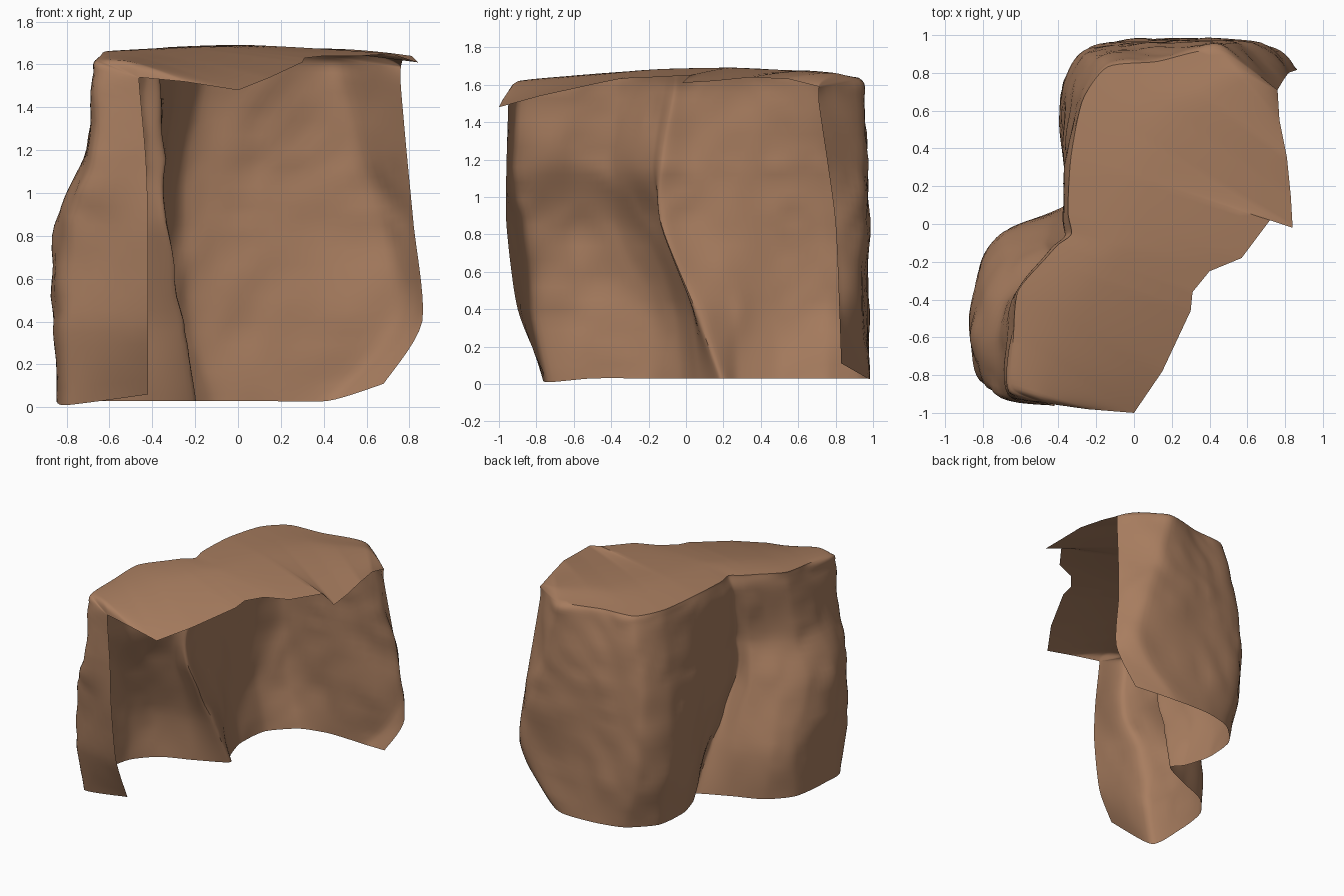
import bpy, math
from mathutils import Vector, noise

if "Cube" in bpy.data.objects:
    bpy.data.objects.remove(bpy.data.objects["Cube"])

rock = bpy.data.materials.new("brown rock")
rock.diffuse_color = (0.39, 0.205, 0.115, 1)
rock.use_nodes = True
rock.node_tree.nodes["Principled BSDF"].inputs["Base Color"].default_value = rock.diffuse_color

# Plan outlines of the open wall, from the front end round the left and back to the right end
LOW = [(-.42, -.76), (-.8, -.75), (-.85, -.5), (-.81, -.2), (-.66, -.03), (-.42, .07), (-.2, .18),
       (-.26, .28), (-.32, .5), (-.29, .75), (-.12, .92), (.1, .98), (.42, .97), (.68, .83)]
BELLY = [(-.42, -.9), (-.81, -.83), (-.86, -.58), (-.83, -.22), (-.7, -.06), (-.45, .03), (-.26, .05),
         (-.33, .25), (-.38, .47), (-.36, .75), (-.22, .94), (.1, .97), (.72, .95), (.86, .82)]
LEDGE = [(-.42, -.96), (-.77, -.86), (-.84, -.62), (-.79, -.38), (-.66, -.22), (-.47, -.11), (-.33, -.13),
         (-.36, .08), (-.38, .45), (-.37, .73), (-.25, .93), (.1, .965), (.66, .96), (.82, .8)]
UPPER = [(-.43, -.96), (-.67, -.92), (-.72, -.62), (-.66, -.4), (-.53, -.27), (-.43, -.18), (-.34, -.13),
         (-.37, .05), (-.37, .42), (-.34, .7), (-.23, .9), (.1, .95), (.56, .95), (.79, .76)]
BROW = [(-.46, -.95), (-.66, -.89), (-.66, -.6), (-.64, -.37), (-.5, -.2), (-.43, -.12), (-.36, -.06),
        (-.38, .07), (-.36, .37), (-.29, .68), (-.15, .86), (.12, .89), (.46, .95), (.76, .71)]
# Free edge of the top, matched point for point with the wall outline
EDGE = [(-.46, -.95, 1.54), (-.25, -.98, 1.52), (0, -1, 1.48), (.15, -.78, 1.54), (.3, -.46, 1.61),
        (.31, -.36, 1.63), (.4, -.25, 1.64), (.57, -.18, 1.64), (.72, .02, 1.65), (.84, -.02, 1.61),
        (.83, .15, 1.62), (.81, .35, 1.64), (.77, .55, 1.63), (.76, .71, 1.59)]


def top_height(x, y):
    return 1.7 - (0.05 * (y - .25) ** 2 if y < .25 else 0.1 * (y - .25) ** 2)


def spline(pts, t, tension=0.5):
    """Point on a smooth curve through pts, t counted in points."""
    i = min(int(t), len(pts) - 2)
    f = t - i
    a, b = pts[i], pts[i + 1]
    m0 = (b - pts[max(i - 1, 0)]) * tension
    m1 = (pts[min(i + 2, len(pts) - 1)] - a) * tension
    return (a * (2 * f**3 - 3 * f**2 + 1) + m0 * (f**3 - 2 * f**2 + f)
            + b * (3 * f**2 - 2 * f**3) + m1 * (f**3 - f**2))


def at_height(outline, z):
    return [Vector((x, y, z)) for x, y in outline]


# Key rows of the wall; the rim is the brow drawn slightly inwards
rows = [at_height(o, z) for o, z in
        [(LOW, .03), (BELLY, .4), (LEDGE, .85), (UPPER, 1.16), (BROW, 1.56)]]
for i, z in ((0, .06), (1, .01), (13, .11)):
    rows[0][i].z = z
edge = [Vector(p) for p in EDGE]
rim = []
for p in rows[-1]:
    q = p + (Vector((.15, .1, p.z)) - p).normalized() * .03
    rim.append(Vector((q.x, q.y, top_height(q.x, q.y) - .02)))
rim[0], rim[-1] = edge[0].copy(), edge[-1].copy()
rows[-1][0].z, rows[-1][-1].z = 1.5, 1.5
rows.append(rim)

STEP, VSTEP, TOP = 8, 7, 14
us = [i / STEP for i in range(13 * STEP + 1)]
grid = []

# Rough wall
for j in range((len(rows) - 1) * VSTEP + 1):
    v = j / VSTEP
    line = []
    for u in us:
        p = spline([spline(r, u, .35) for r in rows], v, .38)
        fade = min(1, u * 1.5, (13 - u) * 1.5, (5 - v) * 1.5, v + .2)
        n = noise.noise(p * 2.6) * .022 + (abs(noise.noise(p * 4.5 + Vector((7, 3, 1)))) - .25) * .025
        out = Vector((p.x - .3, p.y * .6, 0)).normalized()
        line.append(p + out * n * fade)
    grid.append(line)

# Flat top running from the rim to the free edge
for k in range(1, TOP + 1):
    s = k / TOP
    line = []
    for u, a in zip(us, grid[(len(rows) - 1) * VSTEP]):
        i = min(int(u), 12)
        b = edge[i].lerp(edge[i + 1], u - i)
        p = a.lerp(b, s)
        e = min(1, u, 13 - u)
        flat = a.z + (top_height(p.x, p.y) - a.z) * min(1, s * 3)
        curved = flat + (b.z - flat) * s ** 1.7
        p.z = p.z + (curved - p.z) * e
        line.append(p)
    grid.append(line)

w = len(us)
verts = [p for line in grid for p in line]
faces = [(j * w + i, (j + 1) * w + i, (j + 1) * w + i + 1, j * w + i + 1)
         for j in range(len(grid) - 1) for i in range(w - 1)]
mesh = bpy.data.meshes.new("cliff_rock")
mesh.from_pydata(verts, [], faces)
mesh.materials.append(rock)
mesh.validate()
cliff = bpy.data.objects.new("cliff_rock", mesh)
bpy.context.collection.objects.link(cliff)
bpy.context.view_layer.objects.active = cliff
cliff.select_set(True)
bpy.ops.object.shade_smooth_by_angle(angle=math.radians(40))
